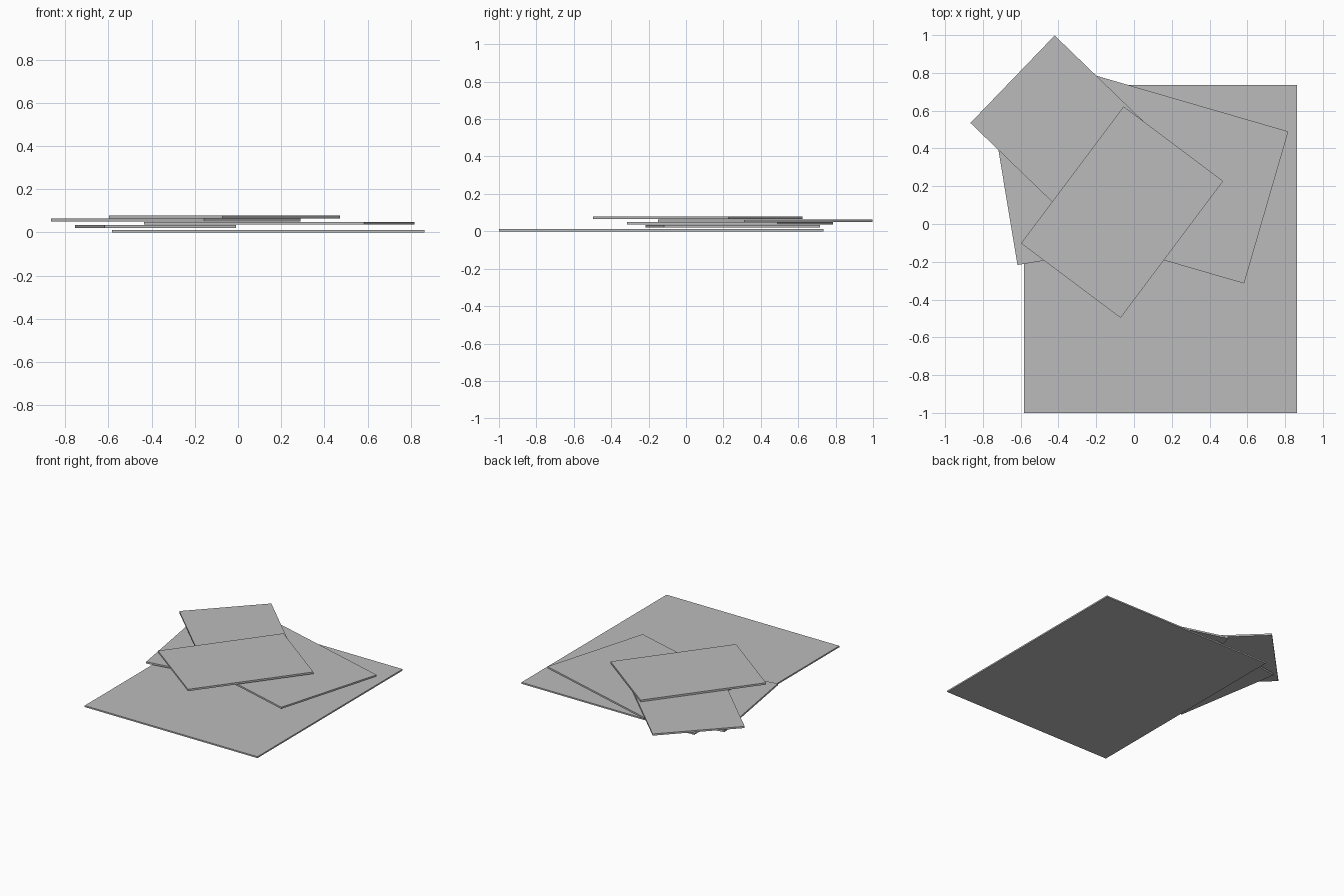
import bpy
import bmesh
from mathutils import Vector

if "Cube" in bpy.data.objects:
    bpy.data.objects.remove(bpy.data.objects["Cube"])

grey = bpy.data.materials.new("plain grey")
grey.diffuse_color = (0.5, 0.5, 0.5, 1)
grey.use_nodes = True
grey.node_tree.nodes["Principled BSDF"].inputs["Base Color"].default_value = grey.diffuse_color


def plate(name, a, b, c, z0, z1):
    """Flat rectangular sheet from three successive corners, counter-clockwise."""
    a, b, c = Vector(a), Vector(b), Vector(c)
    bm = bmesh.new()
    face = bm.faces.new([bm.verts.new((p.x, p.y, z0)) for p in (a, b, c, a + c - b)])
    top = bmesh.ops.extrude_face_region(bm, geom=[face], use_keep_orig=True)
    verts = [g for g in top["geom"] if isinstance(g, bmesh.types.BMVert)]
    bmesh.ops.translate(bm, vec=(0, 0, z1 - z0), verts=verts)
    bmesh.ops.recalc_face_normals(bm, faces=bm.faces)
    mesh = bpy.data.meshes.new(name)
    bm.to_mesh(mesh)
    bm.free()
    mesh.materials.append(grey)
    bpy.context.collection.objects.link(bpy.data.objects.new(name, mesh))


# Large bottom sheet
plate("base_sheet", (-0.583, -1), (0.863, -1), (0.863, 0.735), 0, 0.011)
# Four smaller sheets stacked at loose angles
plate("lower_sheet", (-0.755, 0.616), (-0.617, -0.217), (-0.01, -0.117), 0.021, 0.034)
plate("middle_sheet", (-0.2, 0.785), (-0.434, -0.02), (0.583, -0.315), 0.036, 0.049)
plate("upper_sheet", (-0.42, 0.998), (-0.866, 0.535), (-0.157, -0.15), 0.051, 0.064)
plate("top_sheet", (-0.055, 0.622), (-0.598, -0.102), (-0.071, -0.497), 0.065, 0.079)
